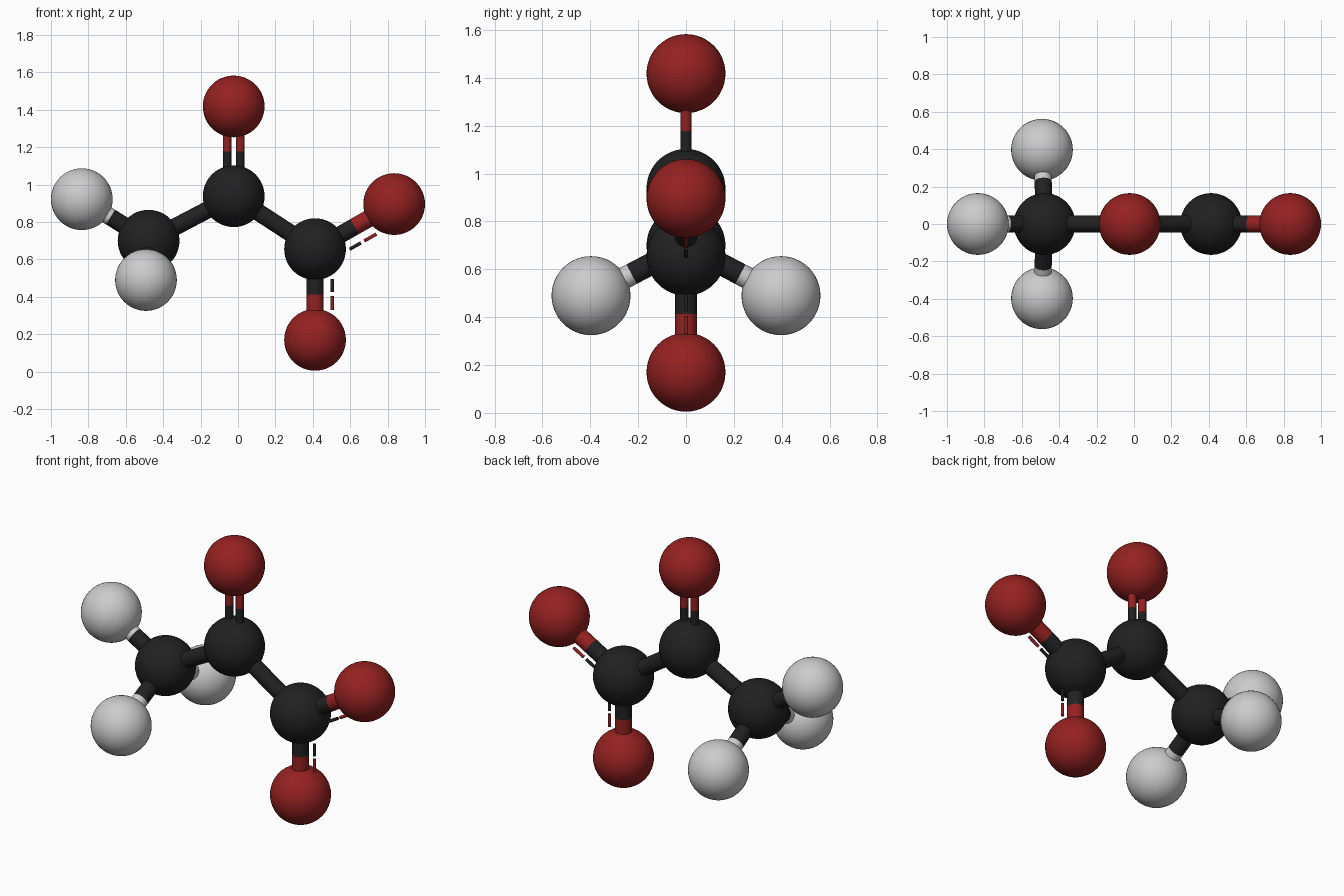
import bpy
from mathutils import Vector

if "Cube" in bpy.data.objects:
    bpy.data.objects.remove(bpy.data.objects["Cube"])

R_ATOM, R_BOND, R_DOUBLE, R_DASH = 0.165, 0.046, 0.022, 0.009


def material(name, rgb):
    m = bpy.data.materials.new(name)
    m.diffuse_color = (*rgb, 1)
    m.use_nodes = True
    m.node_tree.nodes["Principled BSDF"].inputs["Base Color"].default_value = m.diffuse_color
    return m


MATS = {
    "carbon": material("black", (0.015, 0.015, 0.015)),
    "oxygen": material("dark_red", (0.3, 0.015, 0.015)),
    "hydrogen": None,
}


def finish(name, kind):
    ob = bpy.context.object
    ob.name = name
    if MATS[kind]:
        ob.data.materials.append(MATS[kind])
    bpy.ops.object.shade_smooth_by_angle()
    return ob


def rod(name, a, b, radius, kind):
    d = b - a
    bpy.ops.mesh.primitive_cylinder_add(
        vertices=32, radius=radius, depth=d.length, location=(a + b) / 2,
        rotation=d.to_track_quat('Z', 'Y').to_euler())
    finish(name, kind)


# Atoms: element kind and centre
ATOMS = {
    "middle_carbon": ("carbon", (-0.023, 0, 0.938)),
    "methyl_carbon": ("carbon", (-0.478, 0, 0.70)),
    "acid_carbon": ("carbon", (0.412, 0, 0.655)),
    "top_oxygen": ("oxygen", (-0.023, 0, 1.418)),
    "side_oxygen": ("oxygen", (0.835, 0, 0.896)),
    "bottom_oxygen": ("oxygen", (0.412, 0, 0.17)),
    "outer_hydrogen": ("hydrogen", (-0.835, 0, 0.922)),
    "front_hydrogen": ("hydrogen", (-0.492, -0.397, 0.49)),
    "back_hydrogen": ("hydrogen", (-0.492, 0.397, 0.49)),
}
for name, (kind, pos) in ATOMS.items():
    bpy.ops.mesh.primitive_uv_sphere_add(
        segments=48, ring_count=24, radius=R_ATOM, location=pos)
    finish(name, kind)


def bond(a, b, radius=R_BOND, split=0.5, shift=Vector(), tag="bond"):
    (ka, pa), (kb, pb) = ATOMS[a], ATOMS[b]
    pa, pb = Vector(pa) + shift, Vector(pb) + shift
    mid = pa.lerp(pb, split)
    rod(f"{a}_{tag}_half", pa, mid, radius, ka)
    rod(f"{b}_{tag}_half", mid, pb, radius, kb)


# Single bonds
for other in ("methyl_carbon", "acid_carbon"):
    bond("middle_carbon", other)
for h in ("outer_hydrogen", "front_hydrogen", "back_hydrogen"):
    bond("methyl_carbon", h, split=0.57)

# Double bond
for s in (-1, 1):
    bond("middle_carbon", "top_oxygen", R_DOUBLE,
         shift=Vector((s * 0.035, 0, 0)), tag="double_bond")

# Acid bonds, each with a dashed line on the side facing the other oxygen
for oxy, side in (("side_oxygen", 1), ("bottom_oxygen", -1)):
    bond("acid_carbon", oxy)
    a, b = Vector(ATOMS["acid_carbon"][1]), Vector(ATOMS[oxy][1])
    d = (b - a).normalized()
    a += Vector((d.z, 0, -d.x)) * side * 0.092
    for kind, t0, t1 in (("carbon", 0.16, 0.23), ("oxygen", 0.25, 0.325)):
        rod(f"{oxy}_{kind}_dash", a + d * t0, a + d * t1, R_DASH, kind)
